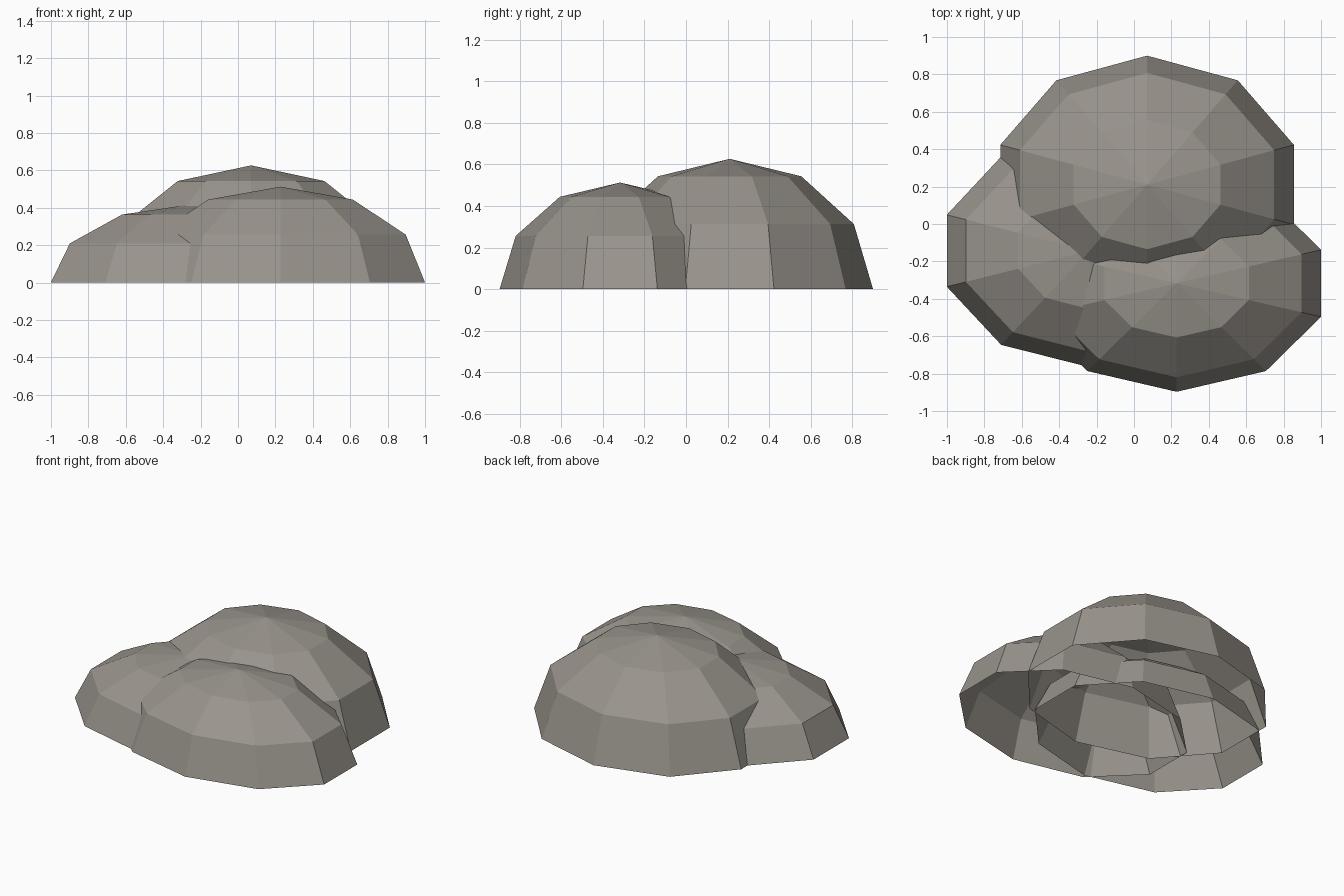
import bpy
import bmesh
from math import sin, cos, pi

cube = bpy.data.objects.get("Cube")
if cube:
    bpy.data.objects.remove(cube, do_unlink=True)

# Warm grey stone
stone = bpy.data.materials.new("warm_grey_stone")
stone.use_nodes = True
colour = (0.32, 0.297, 0.264, 1)
stone.diffuse_color = colour
stone.node_tree.nodes["Principled BSDF"].inputs["Base Color"].default_value = colour

SIDES = 10
LEVELS = 3


def rock_dome(name, centre, radii):
    """Open-bottomed faceted half ellipsoid with a corner towards +y."""
    cx, cy = centre
    rx, ry, rz = radii
    bm = bmesh.new()
    rings = []
    for level in range(LEVELS):
        lift = level * pi / (2 * LEVELS)
        ring = []
        for i in range(SIDES):
            turn = pi / 2 + i * 2 * pi / SIDES
            ring.append(bm.verts.new((cx + rx * cos(lift) * cos(turn),
                                      cy + ry * cos(lift) * sin(turn),
                                      rz * sin(lift))))
        rings.append(ring)
    apex = bm.verts.new((cx, cy, rz))
    for i in range(SIDES):
        j = (i + 1) % SIDES
        for low, high in zip(rings, rings[1:]):
            bm.faces.new((low[i], low[j], high[j], high[i]))
        bm.faces.new((rings[-1][i], rings[-1][j], apex))
    mesh = bpy.data.meshes.new(name)
    bm.to_mesh(mesh)
    bm.free()
    mesh.materials.append(stone)
    obj = bpy.data.objects.new(name, mesh)
    bpy.context.collection.objects.link(obj)


# Three overlapping boulders
rock_dome("back_boulder", (0.07, 0.21), (0.825, 0.69, 0.627))
rock_dome("front_boulder", (0.228, -0.317), (0.812, 0.58, 0.513))
rock_dome("right_boulder", (-0.24, -0.143), (0.8, 0.622, 0.42))
